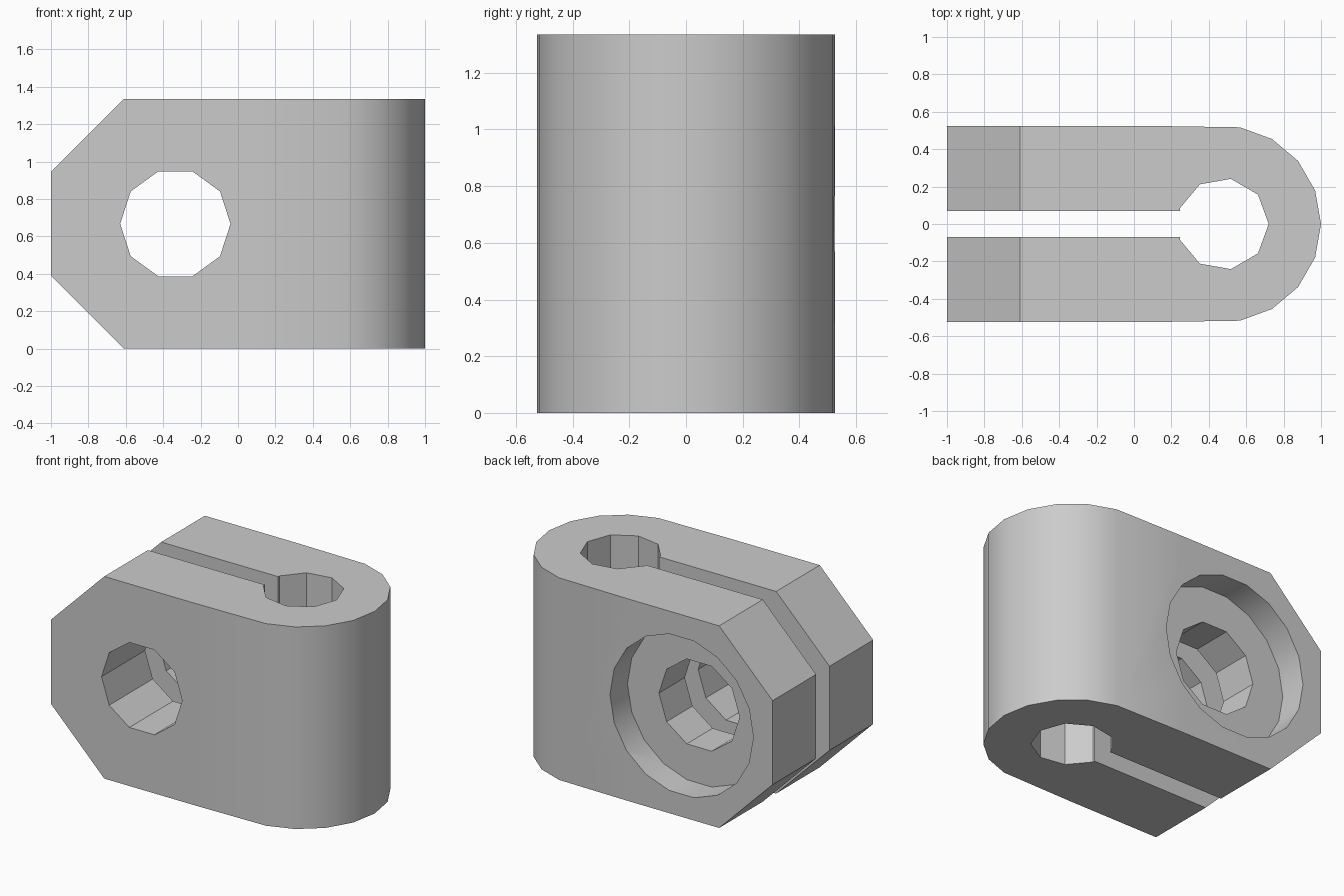
import bpy, bmesh
from math import cos, sin, pi, radians

cube = bpy.data.objects.get("Cube")
if cube:
    bpy.data.objects.remove(cube, do_unlink=True)

HEIGHT, HALF, SLOT = 1.335, 0.525, 0.07
MID = HEIGHT / 2

grey = bpy.data.materials.new("plain grey")
grey.use_nodes = True
colour = (0.6, 0.6, 0.6, 1)
grey.diffuse_color = colour
grey.node_tree.nodes["Principled BSDF"].inputs["Base Color"].default_value = colour


def arc(cx, cy, r, sides, first, last):
    """Points first..last of a regular polygon that has a corner on +x."""
    return [(cx + r * cos(2 * pi * i / sides), cy + r * sin(2 * pi * i / sides))
            for i in range(first, last + 1)]


def prism(name, points, start, end, axis):
    """Extrude a 2D outline along z (outline in x, y) or y (outline in x, z)."""
    place = (lambda u, v, w: (u, v, w)) if axis == "z" else (lambda u, v, w: (u, w, v))
    bm = bmesh.new()
    low, high = ([bm.verts.new(place(u, v, w)) for u, v in points] for w in (start, end))
    bm.faces.new(low)
    bm.faces.new(high)
    for i in range(len(points)):
        j = (i + 1) % len(points)
        bm.faces.new((low[i], low[j], high[j], high[i]))
    bmesh.ops.recalc_face_normals(bm, faces=bm.faces)
    mesh = bpy.data.meshes.new(name)
    bm.to_mesh(mesh)
    bm.free()
    mesh.materials.append(grey)
    ob = bpy.data.objects.new(name, mesh)
    bpy.context.collection.objects.link(ob)
    return ob


def cut(body, tool, operation="DIFFERENCE"):
    tool.hide_render = True
    mod = body.modifiers.new(tool.name, "BOOLEAN")
    mod.operation, mod.object, mod.solver = operation, tool, "EXACT"
    bpy.context.view_layer.objects.active = body
    bpy.ops.object.modifier_apply(modifier=mod.name)
    bpy.data.objects.remove(tool, do_unlink=True)


# Clamp body: rounded nose, two jaws, and a slot opening into the shaft bore
nose = arc(0.475, 0, HALF, 18, -4, 4)
bore = arc(0.475, 0, 0.245, 9, -4, 4)[::-1]
slot_end = bore[0][0]
outline = ([(-1, -HALF), (0.05, -HALF)] + nose + [(0.05, HALF), (-1, HALF), (-1, SLOT),
           (slot_end, SLOT)] + bore + [(slot_end, -SLOT), (-1, -SLOT)])
body = prism("clamp_body", outline, 0, HEIGHT, "z")

# Bevelled jaw corners
apex, reach = -1.2775, 2.5
wedge = [(apex, MID), (apex + reach, MID - reach), (apex + reach, MID + reach)]
cut(body, prism("corner_wedge", wedge, -1, 1, "y"), "INTERSECT")

# Bolt hole through both jaws, with a wide recess at the back
cut(body, prism("bolt_hole", arc(-0.335, MID, 0.295, 10, 0, 9), -1, 1, "y"))
cut(body, prism("bolt_recess", arc(-0.335, MID, 0.525, 18, 0, 17), 0.34, 1, "y"))

# Smooth the nose and recess, keep the other edges sharp
bpy.ops.object.select_all(action="DESELECT")
body.select_set(True)
bpy.context.view_layer.objects.active = body
bpy.ops.object.shade_smooth_by_angle(angle=radians(30))
